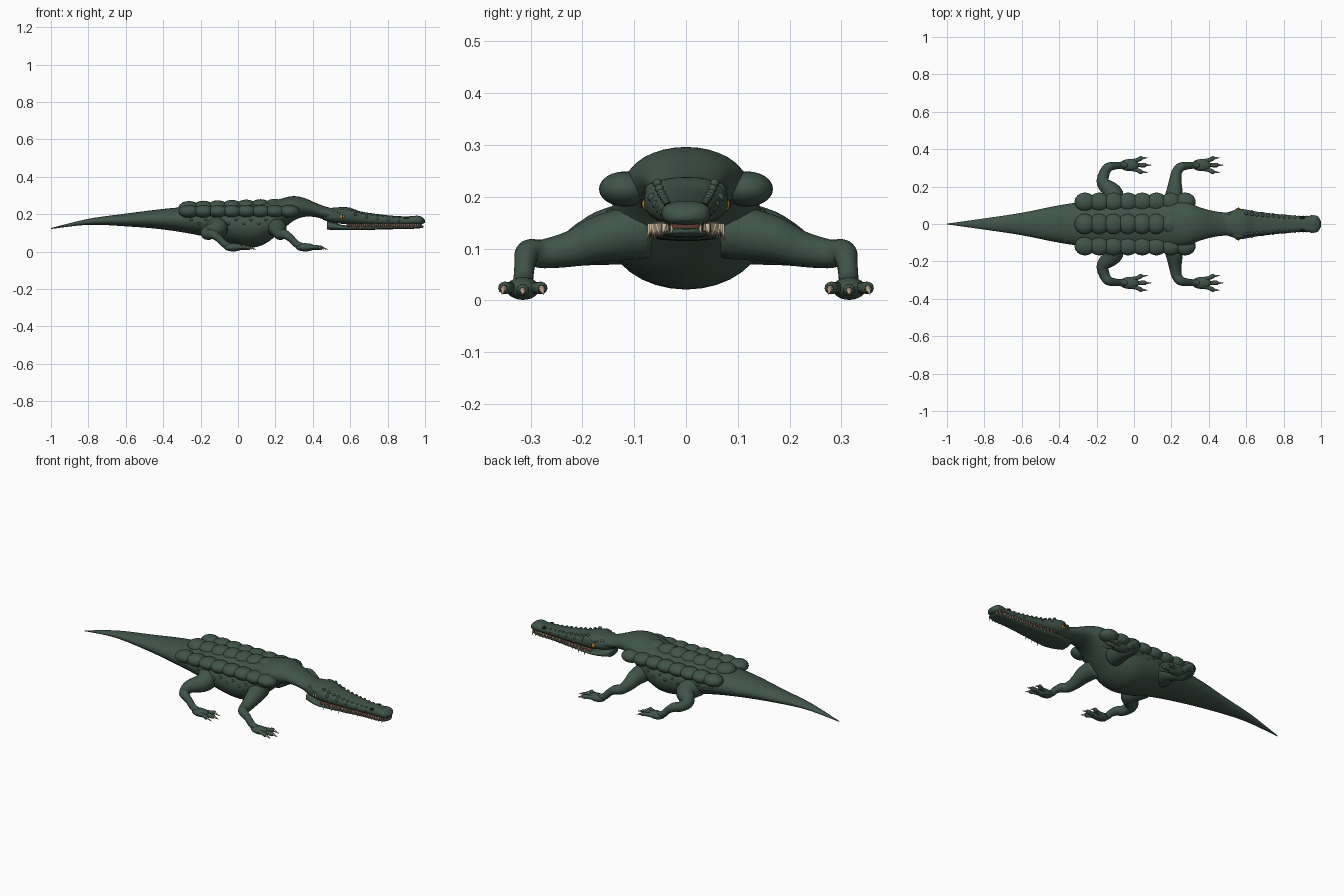
import bpy, bmesh, math
from mathutils import Vector, Matrix

if "Cube" in bpy.data.objects:
    bpy.data.objects.remove(bpy.data.objects["Cube"])


def material(name, rgb):
    m = bpy.data.materials.new(name)
    m.use_nodes = True
    m.diffuse_color = (*rgb, 1)
    m.node_tree.nodes["Principled BSDF"].inputs["Base Color"].default_value = (*rgb, 1)
    return m


GREEN = material("dark green hide", (0.05, 0.088, 0.067))
IVORY = material("ivory", (0.6, 0.48, 0.34))
CLAW = material("claw tan", (0.5, 0.37, 0.28))
AMBER = material("amber", (0.5, 0.24, 0.03))
BLACK = material("black", (0.008, 0.008, 0.008))
MOUTH = material("mouth brown", (0.1, 0.04, 0.025))


def finish(name, bm, mat):
    bmesh.ops.recalc_face_normals(bm, faces=bm.faces)
    for f in bm.faces:
        f.smooth = True
    mesh = bpy.data.meshes.new(name)
    bm.to_mesh(mesh)
    bm.free()
    mesh.materials.append(mat)
    ob = bpy.data.objects.new(name, mesh)
    bpy.context.collection.objects.link(ob)
    return ob


def spline(rows, steps):
    """Catmull-Rom through rows of numbers."""
    out = []
    n = len(rows)
    for i in range(n - 1):
        p = [rows[max(0, min(n - 1, i + k))] for k in (-1, 0, 1, 2)]
        for j in range(steps):
            t = j / steps
            out.append([0.5 * (2*b + (c - a)*t + (2*a - 5*b + 4*c - d)*t*t
                               + (3*b - a - 3*c + d)*t**3) for a, b, c, d in zip(*p)])
    return out + [list(rows[-1])]


def skin(bm, rings):
    loops = [[bm.verts.new(v) for v in r] for r in rings]
    n = len(loops[0])
    for a, b in zip(loops, loops[1:]):
        for i in range(n):
            bm.faces.new((a[i], a[(i+1) % n], b[(i+1) % n], b[i]))
    bm.faces.new(loops[0][::-1])
    bm.faces.new(loops[-1])


def loft(name, stations, mat, power=1.0, segs=32, steps=5):
    """Upright rings along x from stations (x, top, bottom, half width)."""
    def se(v):
        return math.copysign(abs(v) ** power, v)
    rings = []
    for x, top, bot, w in spline(stations, steps):
        ring = []
        for i in range(segs):
            a = math.tau * i / segs
            ring.append((x, w * se(math.cos(a)),
                         (top + bot) / 2 + (top - bot) / 2 * se(math.sin(a))))
        rings.append(ring)
    bm = bmesh.new()
    skin(bm, rings)
    return finish(name, bm, mat)


def tube(bm, path, segs=16, steps=5):
    """Round limb through points (x, y, z, radius)."""
    pts = spline(path, steps)
    pos = [Vector(p[:3]) for p in pts]
    u = Vector((0, 0, 1))
    rings = []
    for i, p in enumerate(pts):
        t = (pos[min(i+1, len(pos)-1)] - pos[max(i-1, 0)]).normalized()
        u = (u - t * u.dot(t)).normalized()
        v = t.cross(u)
        rings.append([pos[i] + p[3] * (u * math.cos(math.tau*k/segs) + v * math.sin(math.tau*k/segs))
                      for k in range(segs)])
    skin(bm, rings)


def ball(bm, c, r, segs=24):
    bmesh.ops.create_uvsphere(bm, u_segments=segs, v_segments=segs // 2, radius=1,
                              matrix=Matrix.Translation(c) @ Matrix.Diagonal((*r, 1)))


def spike(bm, base, tip, radius):
    base, tip = Vector(base), Vector(tip)
    d = tip - base
    m = Matrix.Translation((base + tip) / 2) @ d.to_track_quat('Z', 'Y').to_matrix().to_4x4()
    bmesh.ops.create_cone(bm, cap_ends=True, segments=8, radius1=radius, radius2=radius * 0.1,
                          depth=d.length, matrix=m)


def balls(name, items, mat, segs=24):
    bm = bmesh.new()
    for c, r in items:
        ball(bm, c, r, segs)
    return finish(name, bm, mat)


def lookup(stations, x, k):
    for a, b in zip(stations, stations[1:]):
        if a[0] <= x <= b[0]:
            return a[k] + (b[k] - a[k]) * (x - a[0]) / (b[0] - a[0])
    return stations[-1][k]


# Body from tail tip to neck
body = [(-1, .126, .121, .002), (-.8, .175, .143, .03), (-.6, .203, .135, .06),
        (-.4, .228, .118, .1), (-.2, .245, .085, .13), (-.05, .252, .04, .15),
        (.07, .255, .021, .154), (.15, .262, .045, .148), (.22, .28, .1, .135),
        (.29, .296, .16, .115), (.35, .288, .185, .09), (.41, .263, .185, .073),
        (.47, .24, .17, .063), (.54, .225, .16, .06)]
loft("body_and_tail", body, GREEN)

# Head: upper jaw, mouth lining, lower jaw
upper = [(.455, .232, .17, .05), (.5, .234, .155, .062), (.56, .238, .148, .08),
         (.6, .234, .145, .077), (.65, .216, .143, .067), (.75, .2, .142, .055),
         (.85, .19, .142, .045), (.92, .189, .143, .042), (.96, .192, .144, .047),
         (.985, .184, .147, .039), (1, .168, .155, .012)]
lower = [(.475, .165, .118, .045), (.52, .152, .115, .06), (.58, .14, .115, .068),
         (.7, .137, .116, .055), (.85, .136, .12, .041), (.94, .138, .122, .041),
         (.98, .139, .126, .03), (.993, .137, .131, .012)]
loft("upper_jaw", upper, GREEN, power=.8)
loft("lower_jaw", lower, GREEN, power=.75)
loft("mouth_lining", [(x, .15, .13, w * .92) for x, t, b, w in lower[2:-1]], MOUTH, power=.7)

# Back plates in three rows
plates = []
for i in range(8):
    x = -.262 + .0765 * i
    for s in (1, -1):
        plates.append(((x, s * .118, .215), (.056, .05, .034)))
    if i < 7:
        plates.append(((x, 0, .234 + .002 * i), (.056, .055, .036)))
balls("back_plates", plates, GREEN)

# Head ridges and flank bumps
bumps = []
for s in (1, -1):
    bumps.append(((.56, s * .06, .212), (.035, .02, .017)))
    for i in range(11):
        x = .6 + .029 * i
        r = .009 - .0003 * i
        bumps.append(((x, s * lookup(upper, x, 3) * .72, lookup(upper, x, 1) - .008), (r * 1.2, r, r)))
        if i % 2:
            bumps.append(((x, s * lookup(upper, x, 3) * .92, lookup(upper, x, 1) - .025), (r, r, r)))
    for i in range(4):
        bumps.append(((.48 + .03 * i, s * (.045 + .007 * i), .215), (.013, .01, .01)))
    for i in range(12):
        x = -.25 + .04 * i
        z = .17 - .02 * (i % 2)
        mid = (lookup(body, x, 1) + lookup(body, x, 2)) / 2
        k = (z - mid) / (lookup(body, x, 1) - mid)
        y = lookup(body, x, 3) * math.sqrt(max(0, 1 - k * k))
        bumps.append(((x, s * y, z), (.009, .006, .007)))
balls("hide_bumps", bumps, GREEN, 12)

# Eyes and nostrils
balls("eyes", [((.557, s * .074, .186), (.016, .012, .013)) for s in (1, -1)], AMBER, 16)
balls("pupils", [((.559, s * .0835, .187), (.004, .004, .009)) for s in (1, -1)], BLACK, 12)
balls("nostrils", [((.9, s * .034, .181), (.014, .009, .008)) for s in (1, -1)], BLACK, 12)

# Teeth along both jaws
bm = bmesh.new()
for s in (1, -1):
    for i in range(17):
        x = .61 + .0225 * i
        y = lookup(upper, x, 3) * .93
        size = .03 if i < 6 and i % 2 == 0 else .021
        spike(bm, (x, s * y, .148), (x + .002, s * (y + .005), .148 - size - .004), .005)
        x += .011
        y = lookup(lower, x, 3) * .93
        spike(bm, (x, s * y, .13), (x, s * (y + .003), .152), .0045)
finish("teeth", bm, IVORY)

# Legs, feet and claws
leg = [(.2, .08, .135, .055), (.215, .16, .12, .046), (.22, .22, .1, .035),
       (.228, .275, .09, .028), (.25, .304, .092, .025), (.283, .311, .07, .02),
       (.312, .314, .04, .019), (.345, .315, .028, .018)]
for label, shift, thigh in (("front", 0, 1), ("rear", -.385, 1.15)):
    for side, s in (("left", 1), ("right", -1)):
        bm = bmesh.new()
        tube(bm, [(x + shift + (.06 if label == "rear" and i < 2 else 0), s * y, z,
                   r * (thigh if i < 2 else 1)) for i, (x, y, z, r) in enumerate(leg)])
        ball(bm, (.36 + shift, s * .315, .023), (.052, .032, .022))
        claws = bmesh.new()
        for k in (-1, 0, 1):
            lift = .024 if k else .02
            tip_x = .452 + shift - .02 * abs(k)
            tip_y = s * (.315 + .036 * k)
            tube(bm, [(.355 + shift, s * (.315 + .016 * k), .023, .014),
                      (.4 + shift, s * (.315 + .026 * k), lift, .011),
                      (tip_x - .01, tip_y, lift, .012), (tip_x, tip_y, lift - .003, .006)], 12, 4)
            spike(claws, (tip_x - .008, tip_y, lift + .002),
                  (tip_x + .028, tip_y + s * .004 * k, .012), .008)
        finish(f"{label}_{side}_leg", bm, GREEN)
        finish(f"{label}_{side}_claws", claws, CLAW)
